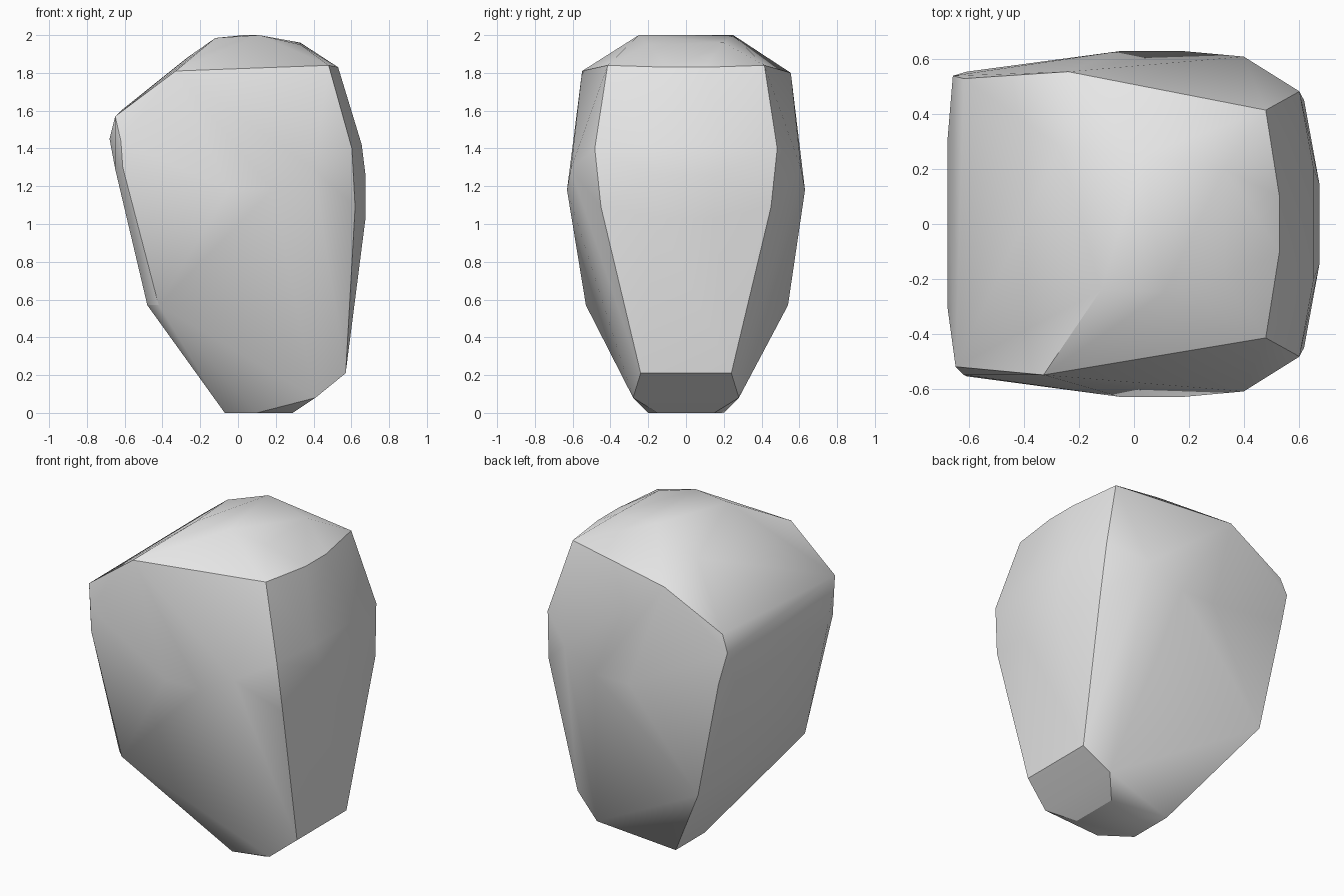
import bpy
import bmesh
import math

# Remove the default object
default_cube = bpy.data.objects.get("Cube")
if default_cube:
    bpy.data.objects.remove(default_cube, do_unlink=True)


def make_material(name, color):
    material = bpy.data.materials.new(name)
    material.use_nodes = True
    material.diffuse_color = color
    shader = next(n for n in material.node_tree.nodes if n.type == "BSDF_PRINCIPLED")
    shader.inputs["Base Color"].default_value = color
    return material


def mirrored(points):
    """Return the points together with their reflections across y."""
    return points + [(x, -y, z) for x, y, z in points]


def hull_object(name, points, material, crease_angle):
    """Wrap the chiselled corner points in one closed faceted skin."""
    mesh = bpy.data.meshes.new(name)
    bm = bmesh.new()
    for point in points:
        bm.verts.new(point)
    result = bmesh.ops.convex_hull(bm, input=bm.verts[:])
    spare = {g for key in ("geom_interior", "geom_unused") for g in result[key]
             if isinstance(g, bmesh.types.BMVert)}
    bmesh.ops.delete(bm, geom=list(spare), context="VERTS")
    bmesh.ops.recalc_face_normals(bm, faces=bm.faces[:])
    bm.to_mesh(mesh)
    bm.free()
    mesh.materials.append(material)
    obj = bpy.data.objects.new(name, mesh)
    bpy.context.collection.objects.link(obj)

    # Soft facets with crisp ridges
    bpy.ops.object.select_all(action="DESELECT")
    obj.select_set(True)
    bpy.context.view_layer.objects.active = obj
    bpy.ops.object.shade_smooth_by_angle(angle=math.radians(crease_angle))
    return obj


# Sloping crown
crown = [(-.12, -.24, 1.985), (.11, -.25, 2), (.03, .25, 2),
         (-.27, .28, 1.88), (.33, .2, 1.96), (.33, -.2, 1.95)]
crown_rim = mirrored([(.48, .415, 1.84), (.53, .1, 1.83)])
crown_rim += [(-.33, -.55, 1.81), (-.24, .555, 1.8)]

# Bowed side facing +x
bowed_side = mirrored([(.655, .2, 1.42), (.675, .15, 1.26), (.675, .15, 1.03),
                       (.603, .483, 1.4), (.62, .45, 1.09), (.57, .24, .21)])

# Broad front and back bulges
bulges = mirrored([(.4, .61, 1.29), (.18, .63, 1.18), (-.05, .63, 1.18)])

# Steep side facing -x
steep_side = mirrored([(-.68, .3, 1.45), (-.65, .45, 1.29), (-.61, .555, 1.3)])
steep_side += [(-.65, -.52, 1.57), (-.62, .53, 1.6), (-.62, -.55, 1.44),
               (-.66, .54, 1.5), (-.48, -.47, .57), (-.42, -.53, .57), (-.46, .54, .57)]

# Narrow foot
foot = mirrored([(.41, .28, .08), (.29, .15, 0)])
foot += [(.1, -.2, 0), (-.07, .2, 0), (-.07, -.08, 0)]

stone_grey = make_material("stone grey", (.8, .8, .8, 1))
hull_object("boulder", crown + crown_rim + bowed_side + bulges + steep_side + foot,
            stone_grey, 30)
